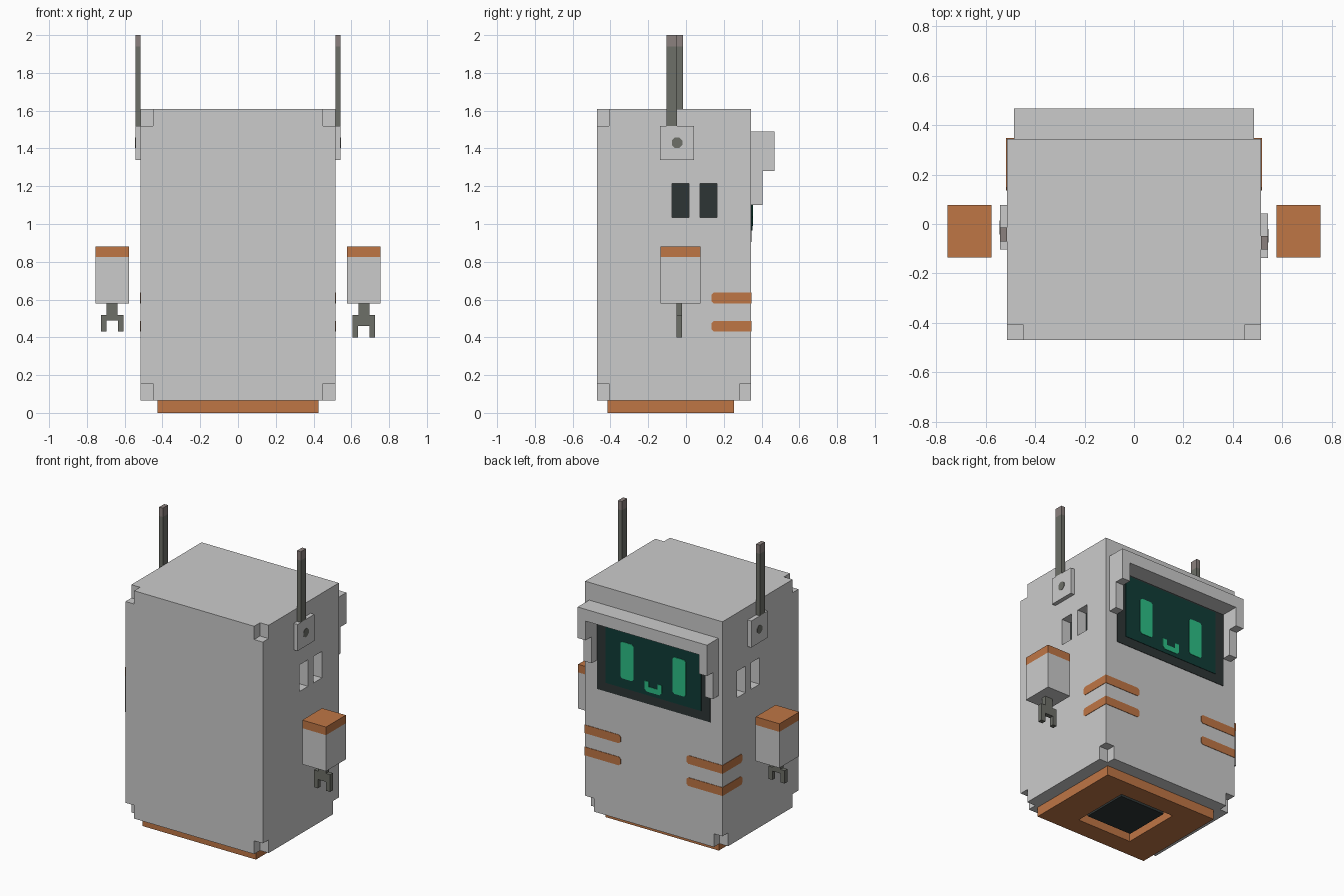
import bpy, bmesh, math
from mathutils import Matrix, Vector

if "Cube" in bpy.data.objects:
    bpy.data.objects.remove(bpy.data.objects["Cube"])


def material(name, r, g, b):
    m = bpy.data.materials.new(name)
    m.diffuse_color = (r, g, b, 1)
    m.use_nodes = True
    m.node_tree.nodes["Principled BSDF"].inputs["Base Color"].default_value = m.diffuse_color
    return m


SHELL = material("shell grey", 0.60, 0.60, 0.60)
ORANGE = material("orange trim", 0.52, 0.18, 0.06)
METAL = material("dark metal", 0.155, 0.16, 0.14)
TIP = material("antenna tip grey", 0.26, 0.22, 0.21)
DARK = material("charcoal", 0.027, 0.036, 0.036)
SCREEN = material("screen green", 0.005, 0.045, 0.038)
GLOW = material("glowing green", 0.025, 0.52, 0.24)


def boxes(name, mat, *ranges):
    """One object from boxes given as (x0, x1, y0, y1, z0, z1)."""
    bm = bmesh.new()
    for x0, x1, y0, y1, z0, z1 in ranges:
        size = Vector((abs(x1 - x0), abs(y1 - y0), abs(z1 - z0)))
        mid = Vector(((x0 + x1) / 2, (y0 + y1) / 2, (z0 + z1) / 2))
        bmesh.ops.create_cube(bm, size=1, matrix=Matrix.Translation(mid) @ Matrix.Diagonal(size.to_4d()))
    return finish(name, mat, bm)


def finish(name, mat, bm):
    bmesh.ops.recalc_face_normals(bm, faces=bm.faces)
    mesh = bpy.data.meshes.new(name)
    bm.to_mesh(mesh)
    bm.free()
    mesh.materials.append(mat)
    ob = bpy.data.objects.new(name, mesh)
    bpy.context.collection.objects.link(ob)
    return ob


def prism(name, mat, points, offset):
    """Extrude a flat outline of 3D points by an offset vector."""
    bm = bmesh.new()
    face = bm.faces.new([bm.verts.new(p) for p in points])
    ext = bmesh.ops.extrude_face_region(bm, geom=[face])
    new = [v for v in ext["geom"] if isinstance(v, bmesh.types.BMVert)]
    bmesh.ops.translate(bm, verts=new, vec=offset)
    return finish(name, mat, bm)


def cut(ob, cutter):
    mod = ob.modifiers.new("cut", 'BOOLEAN')
    mod.operation, mod.solver, mod.object = 'DIFFERENCE', 'EXACT', cutter
    cutter.hide_render = True
    bpy.context.view_layer.objects.active = ob
    bpy.ops.object.modifier_apply(modifier=mod.name)
    bpy.data.objects.remove(cutter)


W, FRONT, BACK, LOW, TOP = 0.515, -0.47, 0.345, 0.065, 1.61
VENTS = ((-0.075, 0.015), (0.075, 0.165))

# Body shell with notched corners and side vents
body = boxes("body", SHELL, (-W, W, FRONT, BACK, LOW, TOP))
cuts = []
for s in (1, -1):
    x = (s * 0.45, s * 0.6)
    cuts += [x + (FRONT - 0.1, FRONT + 0.063, TOP - 0.09, TOP + 0.1),
             x + (FRONT - 0.1, FRONT + 0.063, LOW - 0.1, LOW + 0.09),
             x + (BACK - 0.06, BACK + 0.1, LOW - 0.1, LOW + 0.09)]
    shift = 0 if s > 0 else 0.022
    for y0, y1 in VENTS:
        cuts.append((s * 0.445, s * 0.6, y0 + shift, y1 + shift, 1.035, 1.215))
        boxes("vent_panel", DARK, (s * 0.443, s * 0.448, y0 + shift, y1 + shift, 1.035, 1.215))
cut(body, boxes("body_cutter", SHELL, *cuts))

# Hollow base ring with a dark core
base = boxes("base", ORANGE, (-0.425, 0.425, -0.415, 0.255, 0, LOW))
cut(base, boxes("base_cutter", ORANGE, (-0.205, 0.205, -0.285, 0.125, -0.1, 0.2)))
boxes("base_core", DARK, (-0.17, 0.17, -0.24, 0.08, 0.02, LOW))

# Screen hood with stepped side cheeks, on the back face
hood = [(-0.485, 0.485, BACK, 0.468, 1.41, 1.49)]
for s in (1, -1):
    hood += [(s * 0.425, s * 0.485, BACK, 0.468, 1.28, 1.41),
             (s * 0.425, s * 0.485, BACK, 0.405, 1.10, 1.28)]
boxes("screen_hood", SHELL, *hood)

# Screen frame, display and face
boxes("screen_frame", DARK, (-0.425, 0.425, BACK, 0.348, 0.905, 1.41))
boxes("display", SCREEN, (-0.36, 0.36, 0.348, 0.351, 0.965, 1.40))
for s in (1, -1):
    c = 0.012
    outline = [(0.147 + c, 1.03), (0.245 - c, 1.03), (0.245, 1.03 + c), (0.245, 1.278 - c),
               (0.245 - c, 1.278), (0.147 + c, 1.278), (0.147, 1.278 - c), (0.147, 1.03 + c)]
    prism("eye", GLOW, [(s * x, 0.351, z) for x, z in outline], (0, 0.003, 0))
smile = [(-0.048, 0.99), (0.048, 0.99), (0.065, 1.007), (0.065, 1.06), (0.033, 1.06),
         (0.033, 1.025), (-0.033, 1.025), (-0.033, 1.06), (-0.065, 1.06), (-0.065, 1.007)]
prism("mouth", GLOW, [(x, 0.351, z) for x, z in smile], (0, 0.003, 0))

for s in (1, -1):
    side = "right" if s > 0 else "left"

    # Stripes wrapping the rear corners
    for z0, z1 in ((0.43, 0.487), (0.58, 0.637)):
        c = 0.012
        ends = [(z0, 0), (z1, 0), (z1, 1), (z1 - c, 2), (z0 + c, 2), (z0, 1)]
        ys, xs = (BACK + 0.003, 0.147, 0.135), (W, 0.26, 0.248)
        prism(side + "_side_stripe", ORANGE, [(s * W, ys[i], z) for z, i in ends], (s * 0.003, 0, 0))
        prism(side + "_back_stripe", ORANGE, [(s * xs[i], BACK, z) for z, i in ends], (0, 0.003, 0))

    # Antenna mount with an octagonal pivot
    shift = 0 if s > 0 else 0.033
    x0, x1 = s * W, s * 0.543
    boxes(side + "_antenna_mount", SHELL, (x0, x1, -0.137, 0.043, 1.34, 1.52), )
    mount = bpy.data.objects[side + "_antenna_mount"]
    mount.location.y = shift
    ring = [math.pi / 8 + i * math.pi / 4 for i in range(8)]
    prism(side + "_antenna_pivot", METAL,
          [(x1, -0.047 + shift + 0.03 * math.cos(a), 1.43 + 0.03 * math.sin(a)) for a in ring],
          (s * 0.002, 0, 0))

    # Antenna rod and tip
    y0, y1 = -0.103 + shift, -0.048 + shift
    boxes(side + "_antenna", METAL, (x0, x1, y0, y1, 1.52, 1.94))
    boxes(side + "_antenna_tip", TIP, (x0, x1, y0, y1, 1.94, 2.0))

    # Floating arm with an orange shoulder cap
    boxes(side + "_arm", SHELL, (s * 0.577, s * 0.755, -0.135, 0.077, 0.58, 0.825))
    boxes(side + "_shoulder", ORANGE, (s * 0.577, s * 0.755, -0.135, 0.077, 0.825, 0.88))

    # Claw: stem, palm and two fingers (the right one is longer)
    palm, tip = (0.46, 0.40) if s > 0 else (0.49, 0.43)
    claw = [(0.638, 0.58), (0.638, 0.517), (0.605, 0.517), (0.605, tip), (0.634, tip), (0.634, palm),
            (0.695, palm), (0.695, tip), (0.726, tip), (0.726, 0.517), (0.695, 0.517), (0.695, 0.58)]
    prism(side + "_claw", METAL, [(s * x, -0.05, z) for x, z in claw], (0, 0.03, 0))
